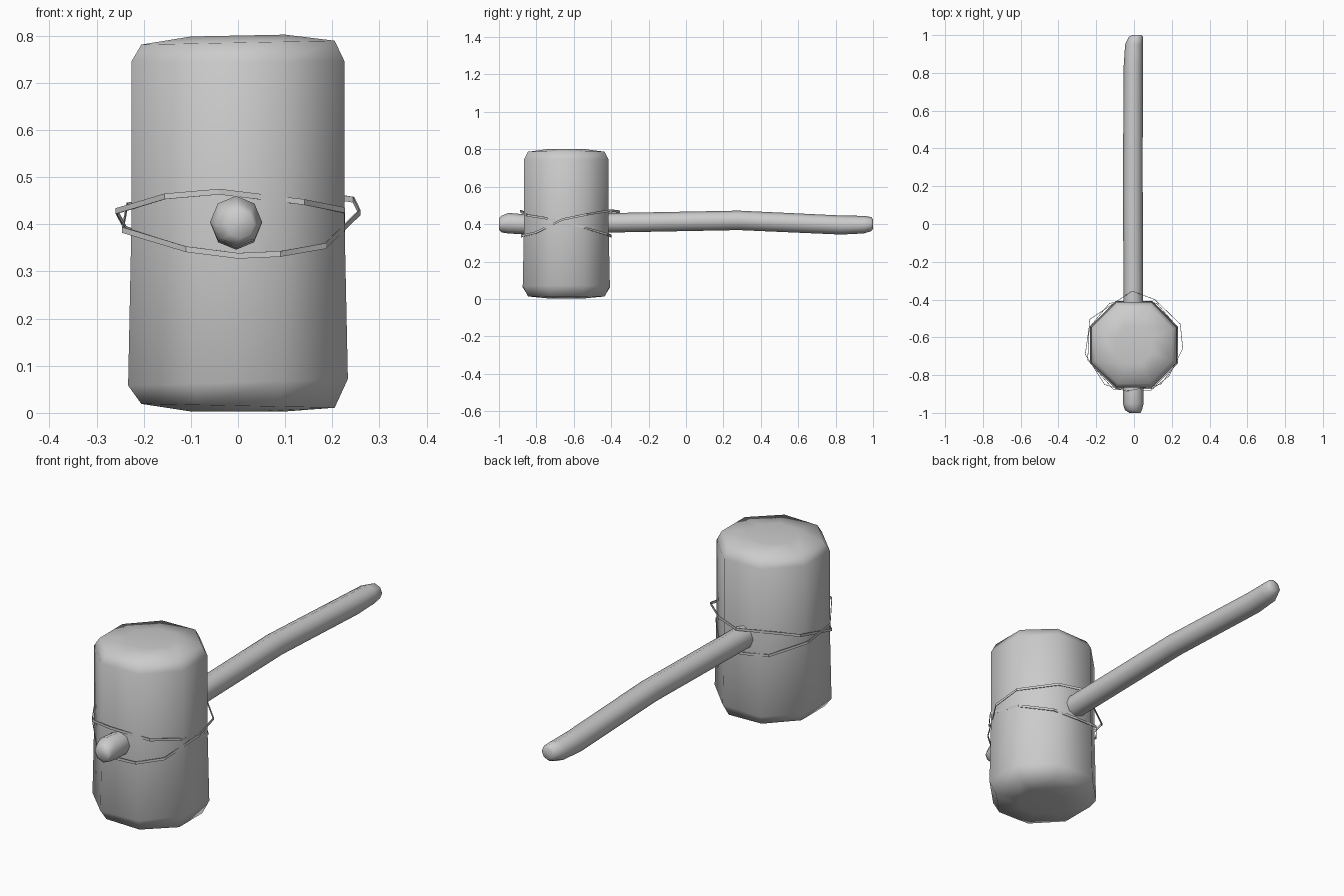
import bpy, bmesh, math
from mathutils import Vector

cube = bpy.data.objects.get("Cube")
if cube:
    bpy.data.objects.remove(cube, do_unlink=True)

grey = bpy.data.materials.new("plain grey")
grey.use_nodes = True
COLOUR = (0.6, 0.6, 0.6, 1)
grey.diffuse_color = COLOUR
grey.node_tree.nodes["Principled BSDF"].inputs["Base Color"].default_value = COLOUR


def loft(name, rings, closed=False, smooth=True):
    """Skin a list of equal-sized point rings, capping the ends unless closed."""
    bm = bmesh.new()
    loops = [[bm.verts.new(p) for p in ring] for ring in rings]
    pairs = list(zip(loops, loops[1:]))
    if closed:
        pairs.append((loops[-1], loops[0]))
    else:
        bm.faces.new(loops[0])
        bm.faces.new(loops[-1])
    n = len(loops[0])
    for a, b in pairs:
        for i in range(n):
            j = (i + 1) % n
            bm.faces.new((a[i], a[j], b[j], b[i]))
    bmesh.ops.recalc_face_normals(bm, faces=bm.faces)
    for f in bm.faces:
        f.smooth = smooth
    mesh = bpy.data.meshes.new(name)
    bm.to_mesh(mesh)
    bm.free()
    mesh.materials.append(grey)
    obj = bpy.data.objects.new(name, mesh)
    bpy.context.collection.objects.link(obj)
    return obj


def octagon(radius, turn):
    return [(radius * math.cos(math.radians(45 * i + turn)),
             radius * math.sin(math.radians(45 * i + turn))) for i in range(8)]


# Mallet head: octagonal block with softened, slightly domed and uneven ends
HEAD_Y = -0.64
head_rings = []
for flat, z, tilt in ((0.1, 0.003, 0), (0.205, 0.015, -0.02), (0.233, 0.065, 0.03),
                      (0.226, 0.4, 0), (0.226, 0.745, 0), (0.205, 0.785, 0.02), (0.1, 0.8, 0.02)):
    ring = octagon(flat / math.cos(math.pi / 8), 22.5)
    head_rings.append([(x, y + HEAD_Y, z + tilt * x) for x, y in ring])
loft("mallet_head", head_rings)

# Handle: slightly bent octagonal shaft with rounded ends (x, y, z, radius)
shaft = ((0.005, -1.0, 0.4, 0.03), (-0.003, -0.985, 0.4, 0.045), (-0.004, -0.95, 0.405, 0.055),
         (-0.004, -0.88, 0.4, 0.054), (-0.004, -0.4, 0.407, 0.052), (-0.006, 0.28, 0.42, 0.052),
         (-0.004, 0.83, 0.395, 0.051), (0.0, 0.95, 0.397, 0.047), (0.01, 0.99, 0.4, 0.038),
         (0.015, 1.0, 0.4, 0.025))
loft("handle", [[(cx + x, y, cz + z) for x, z in octagon(r, 0)] for cx, y, cz, r in shaft])


# Binding: two thin ribbons crossing over each side of the head
def ribbon(name, path, height=0.012, thick=0.003):
    rings = []
    for p in map(Vector, path):
        out = Vector((p.x, p.y - HEAD_Y, 0)).normalized() * thick / 2
        up = Vector((0, 0, height / 2))
        rings.append([p + out + up, p + out - up, p - out - up, p - out + up])
    loft(name, rings, closed=True, smooth=False)


ribbon("upper_front_binding", (
    (0.225, -0.74, 0.43), (0.14, -0.85, 0.447), (-0.04, -0.885, 0.469), (-0.155, -0.85, 0.459),
    (-0.258, -0.69, 0.428), (-0.238, -0.55, 0.39), (-0.13, -0.42, 0.35), (0.0, -0.4, 0.335),
    (0.12, -0.42, 0.345), (0.225, -0.54, 0.38)))
ribbon("lower_front_binding", (
    (-0.245, -0.72, 0.388), (-0.11, -0.875, 0.347), (0.0, -0.88, 0.333), (0.09, -0.88, 0.337),
    (0.185, -0.805, 0.354), (0.258, -0.66, 0.425), (0.245, -0.53, 0.452), (0.11, -0.4, 0.473),
    (-0.01, -0.355, 0.467), (-0.235, -0.505, 0.44)))
